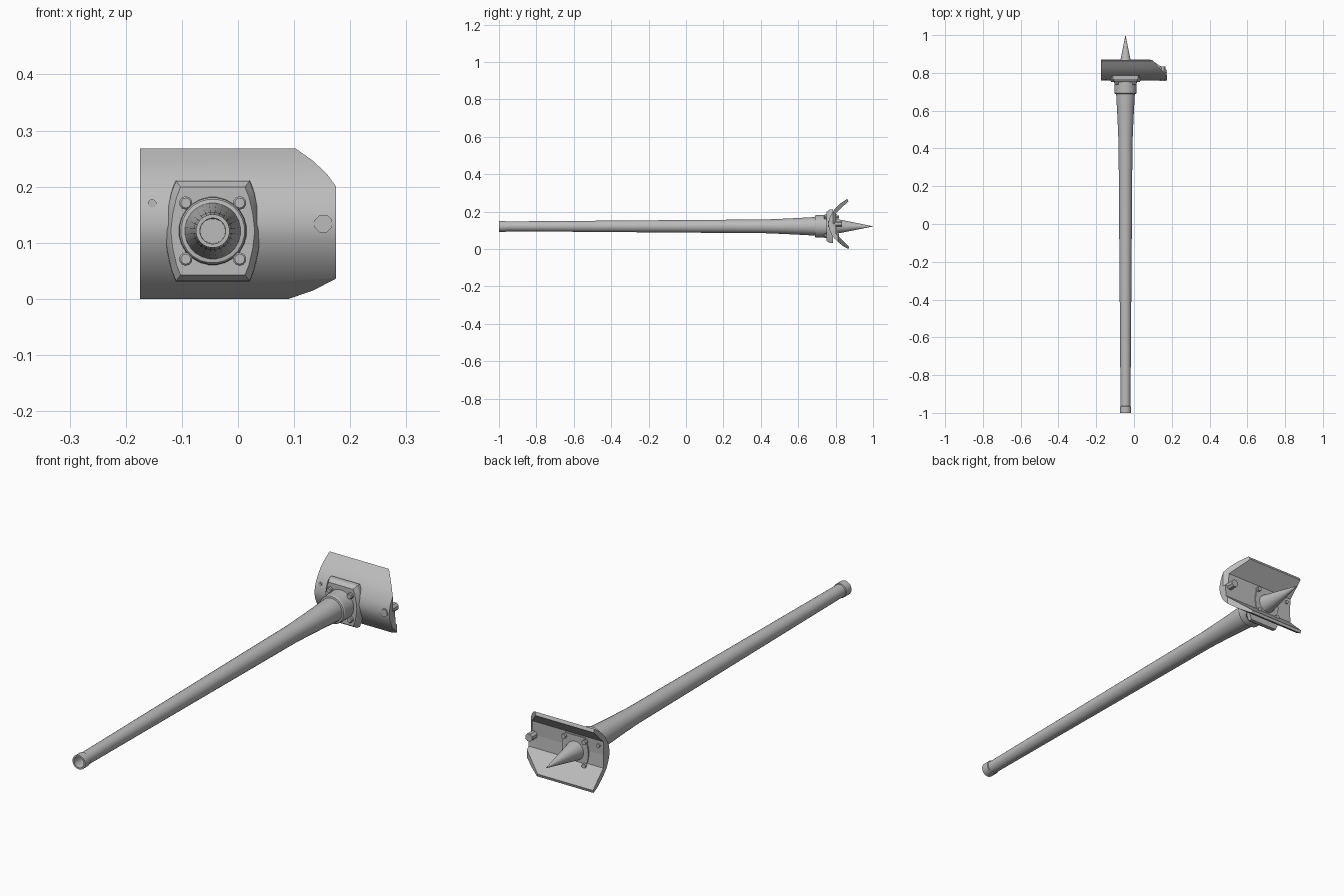
import bpy, bmesh, math
from mathutils import Vector

if "Cube" in bpy.data.objects:
    bpy.data.objects.remove(bpy.data.objects["Cube"])

CX, CZ = -0.045, 0.121          # bore axis

grey = bpy.data.materials.new("plain grey")
grey.diffuse_color = (0.5, 0.5, 0.5, 1)
grey.use_nodes = True
grey.node_tree.nodes["Principled BSDF"].inputs["Base Color"].default_value = grey.diffuse_color


def finish(name, bm, angle=30):
    bmesh.ops.remove_doubles(bm, verts=bm.verts, dist=1e-5)
    bmesh.ops.recalc_face_normals(bm, faces=bm.faces)
    me = bpy.data.meshes.new(name)
    bm.to_mesh(me)
    bm.free()
    me.materials.append(grey)
    ob = bpy.data.objects.new(name, me)
    bpy.context.collection.objects.link(ob)
    bpy.ops.object.select_all(action='DESELECT')
    bpy.context.view_layer.objects.active = ob
    ob.select_set(True)
    bpy.ops.object.shade_smooth_by_angle(angle=math.radians(angle))
    return ob


def lathe(name, profile, x=CX, z=CZ, n=24):
    """Spin (y, radius) points round an axis parallel to y."""
    bm = bmesh.new()
    rings = []
    for y, r in profile:
        rings.append([bm.verts.new((x + r * math.cos(2 * math.pi * (i + .5) / n), y,
                                    z + r * math.sin(2 * math.pi * (i + .5) / n)))
                      for i in range(n)])
    for a, b in zip(rings, rings[1:]):
        for i in range(n):
            j = (i + 1) % n
            bm.faces.new((a[i], a[j], b[j], b[i]))
    bm.faces.new(rings[0])
    bm.faces.new(rings[-1])
    bmesh.ops.dissolve_degenerate(bm, dist=1e-6, edges=bm.edges)
    return finish(name, bm)


def loft(name, loops):
    """Join loops of 3D points and cap both ends."""
    bm = bmesh.new()
    rings = [[bm.verts.new(p) for p in loop] for loop in loops]
    n = len(rings[0])
    for a, b in zip(rings, rings[1:]):
        for i in range(n):
            j = (i + 1) % n
            bm.faces.new((a[i], a[j], b[j], b[i]))
    bm.faces.new(rings[0])
    bm.faces.new(rings[-1])
    return bm


# Barrel with hollow muzzle
lathe("barrel", [(-0.93, 0.022), (-1.0, 0.023), (-1.0, 0.030), (-0.966, 0.030),
                 (-0.964, 0.0265), (-0.5, 0.030), (0.0, 0.034), (0.42, 0.037),
                 (0.52, 0.041), (0.60, 0.045), (0.69, 0.050), (0.70, 0.050)])

# Collar between barrel and flange
lathe("collar", [(0.688, 0.047), (0.690, 0.057), (0.695, 0.060),
                 (0.745, 0.060), (0.765, 0.062)])

# Breech spike behind the shield
lathe("spike", [(0.78, 0.043), (0.80, 0.041), (1.0, 0.0005)])

# Bolted flange with bulging sides, bevelled to a smaller front face
half = [(0.066, 0.090), (0.074, 0.070), (0.082, 0.035), (0.086, 0.0)]
quarter = half + [(x, -z) for x, z in half[-2::-1]]
outline = quarter + [(-x, z) for x, z in quarter[::-1]]


def flange_loop(y, s):
    return [(CX + x * s, y, CZ + z * s) for x, z in outline]


finish("flange", loft("flange", [flange_loop(0.752, 0.87), flange_loop(0.768, 0.99),
                                 flange_loop(0.785, 1.0)]))

# Back plate inside the shield
finish("back_plate", loft("back_plate", [flange_loop(0.79, 0.72), flange_loop(0.806, 0.72)]))

# Flange bolts, front heads and inner nuts
for sx in (-1, 1):
    for sz in (-1, 1):
        bx, bz = CX + sx * 0.048, CZ + sz * 0.050
        lathe("flange_bolt", [(0.738, 0.009), (0.741, 0.012), (0.765, 0.012)], bx, bz, 10)
        lathe("inner_nut", [(0.80, 0.010), (0.818, 0.010)], bx, bz, 8)

# Shield: curved outside, three flat panels inside, in two halves (y, z)
MID = 0.134
upper = [(0.760, MID), (0.768, 0.168), (0.785, 0.200), (0.803, 0.223), (0.829, 0.246),
         (0.862, 0.268), (0.868, 0.255), (0.803, 0.192), (0.800, MID)]
lower = [(0.760, MID), (0.766, 0.105), (0.782, 0.070), (0.812, 0.038), (0.840, 0.015),
         (0.868, 0.000), (0.872, 0.012), (0.803, 0.080), (0.800, MID)]


def shield_half(name, profile, cut_a, cut_b):
    bm = loft(name, [[(x, y, z) for y, z in profile] for x in (-0.175, 0.175)])
    # Slanting trim across the right-hand rear corner
    d = Vector((cut_b[0] - cut_a[0], cut_b[1] - cut_a[1], 0))
    normal = Vector((-d.y, d.x, 0)).normalized()
    geom = bm.verts[:] + bm.edges[:] + bm.faces[:]
    res = bmesh.ops.bisect_plane(bm, geom=geom, plane_co=(cut_a[0], cut_a[1], 0),
                                 plane_no=normal, clear_outer=True)
    rim = [e for e in res["geom_cut"] if isinstance(e, bmesh.types.BMEdge)]
    bmesh.ops.holes_fill(bm, edges=rim, sides=0)
    # Leave the seam between the halves open so they read as one surface
    seam = [f for f in bm.faces if all(abs(v.co.z - MID) < 1e-4 for v in f.verts)]
    bmesh.ops.delete(bm, geom=seam, context='FACES')
    return bm


top = shield_half("shield", upper, (0.100, 0.865), (0.175, 0.785))
bottom = shield_half("shield", lower, (0.090, 0.868), (0.175, 0.814))
tmp = bpy.data.meshes.new("shield_lower")
bottom.to_mesh(tmp)
bottom.free()
top.from_mesh(tmp)
bpy.data.meshes.remove(tmp)
finish("shield", top)

# Pivot pin and sight plug through the shield
lathe("pivot_pin", [(0.758, 0.017), (0.835, 0.017)], 0.152, 0.134, 8)
lathe("sight_plug", [(0.766, 0.008), (0.808, 0.008)], -0.153, 0.170, 8)
